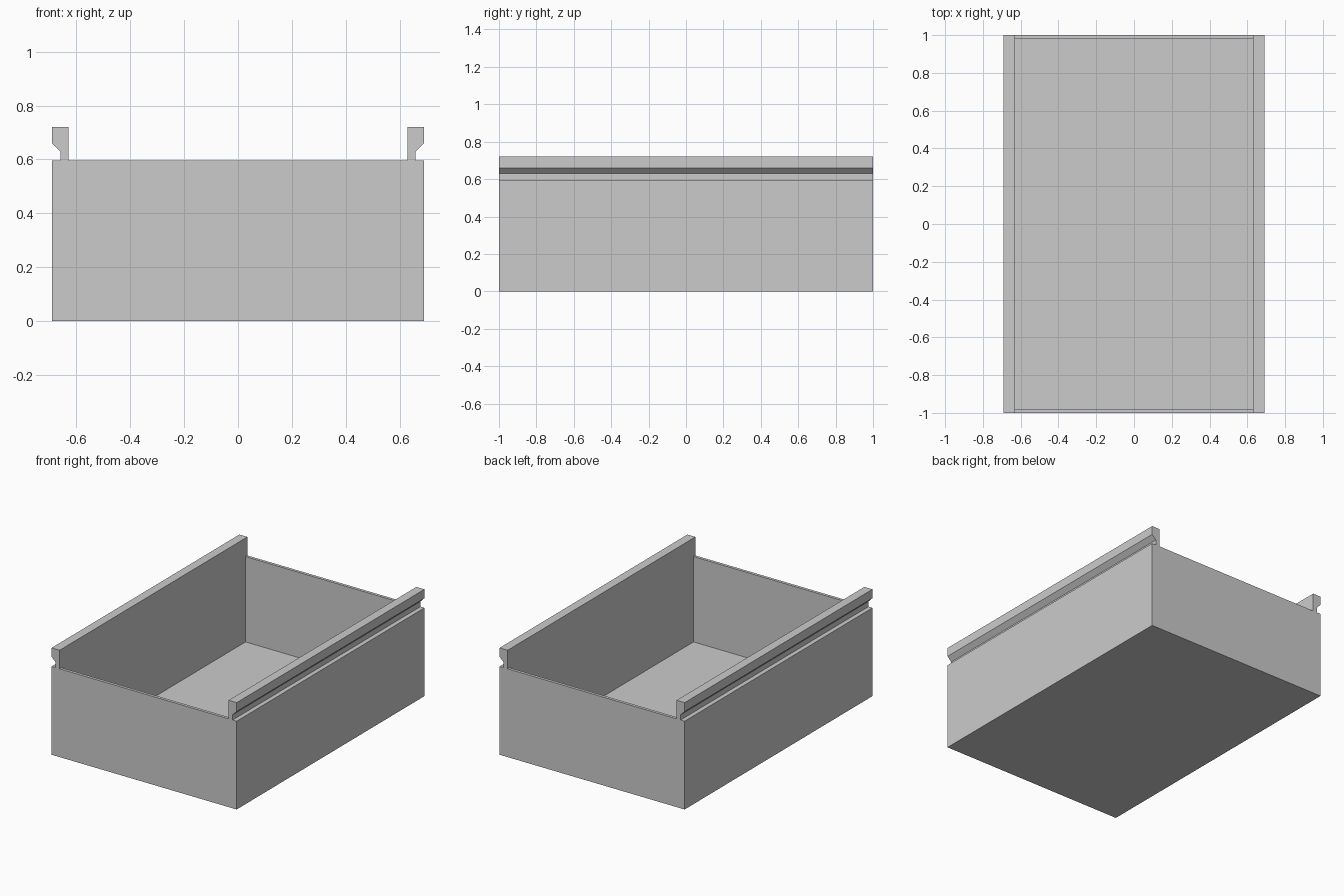
import bpy
import bmesh

cube = bpy.data.objects.get("Cube")
if cube:
    bpy.data.objects.remove(cube, do_unlink=True)

# Main sizes
HALF_W, HALF_L = 0.69, 1.0
INNER_W = 0.63          # inner face of the side walls
PANEL = 0.02            # front, back and floor thickness
RIM, TOP = 0.595, 0.72  # panel height and rail height

grey = bpy.data.materials.new("light_grey")
grey.use_nodes = True
colour = (0.6, 0.6, 0.6, 1)
grey.diffuse_color = colour
grey.node_tree.nodes["Principled BSDF"].inputs["Base Color"].default_value = colour


def extrude_profile(name, profile, y0, y1):
    """Extrude an outline of (x, z) points along y."""
    bm = bmesh.new()
    face = bm.faces.new([bm.verts.new((x, y0, z)) for x, z in profile])
    new = bmesh.ops.extrude_face_region(bm, geom=[face])["geom"]
    verts = [v for v in new if isinstance(v, bmesh.types.BMVert)]
    bmesh.ops.translate(bm, verts=verts, vec=(0, y1 - y0, 0))
    # the extrusion keeps the start cap, so the solid is closed
    bmesh.ops.recalc_face_normals(bm, faces=bm.faces)
    mesh = bpy.data.meshes.new(name)
    bm.to_mesh(mesh)
    bm.free()
    mesh.materials.append(grey)
    obj = bpy.data.objects.new(name, mesh)
    bpy.context.collection.objects.link(obj)
    return obj


def rectangle(z0, z1):
    return [(-INNER_W, z0), (INNER_W, z0), (INNER_W, z1), (-INNER_W, z1)]


# Side walls, each with a grooved slide rail along the top
wall = [(INNER_W, 0), (HALF_W, 0), (HALF_W, RIM), (0.66, RIM),
        (0.66, 0.63), (HALF_W, 0.66), (HALF_W, TOP), (INNER_W, TOP)]
for name, side in (("left_wall", 1), ("right_wall", -1)):
    extrude_profile(name, [(side * x, z) for x, z in wall], -HALF_L, HALF_L)

# Floor and the thin end panels
extrude_profile("floor", rectangle(0, PANEL), -HALF_L, HALF_L)
extrude_profile("front_panel", rectangle(PANEL, RIM), -HALF_L, PANEL - HALF_L)
extrude_profile("back_panel", rectangle(PANEL, RIM), HALF_L - PANEL, HALF_L)
